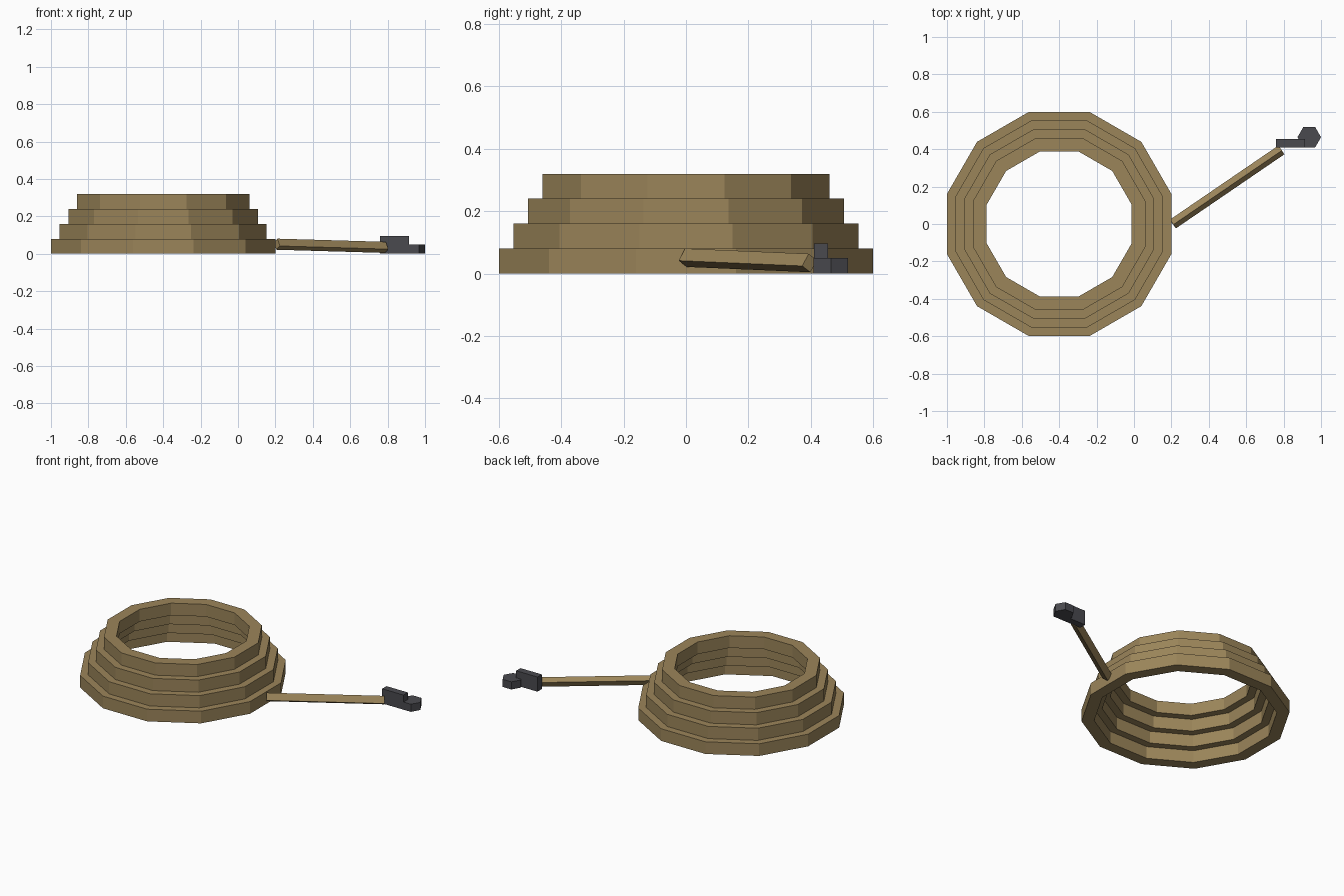
import bpy
import bmesh
import math
from mathutils import Matrix, Vector

if "Cube" in bpy.data.objects:
    bpy.data.objects.remove(bpy.data.objects["Cube"], do_unlink=True)


def make_material(name, rgb):
    mat = bpy.data.materials.new(name)
    mat.use_nodes = True
    mat.diffuse_color = (*rgb, 1)
    mat.node_tree.nodes["Principled BSDF"].inputs["Base Color"].default_value = (*rgb, 1)
    return mat


tan = make_material("tan webbing", (0.33, 0.235, 0.102))
dark = make_material("dark metal", (0.068, 0.068, 0.078))


def add_object(name, bm, mat):
    bmesh.ops.recalc_face_normals(bm, faces=bm.faces)
    mesh = bpy.data.meshes.new(name)
    bm.to_mesh(mesh)
    bm.free()
    mesh.materials.append(mat)
    obj = bpy.data.objects.new(name, mesh)
    bpy.context.collection.objects.link(obj)
    return obj


def coil(name, center, apothem, width, z, height, sides=12):
    """Flat-sided hollow ring with a rectangular section."""
    bm = bmesh.new()
    loops = []
    for a, level in ((apothem, z), (apothem, z + height),
                     (apothem - width, z + height), (apothem - width, z)):
        r = a / math.cos(math.pi / sides)
        angles = [(i + 0.5) * math.tau / sides for i in range(sides)]
        loops.append([bm.verts.new((center + r * math.cos(t), r * math.sin(t), level))
                      for t in angles])
    for k in range(4):
        a, b = loops[k], loops[(k + 1) % 4]
        for i in range(sides):
            j = (i + 1) % sides
            bm.faces.new((a[i], a[j], b[j], b[i]))
    add_object(name, bm, tan)


def box(name, matrix, mat):
    bm = bmesh.new()
    bmesh.ops.create_cube(bm, size=1, matrix=matrix)
    add_object(name, bm, mat)


# Stacked coils, each narrower than the one below
for level in range(4):
    coil(f"coil_{level + 1}", -0.4, 0.6 - 0.0465 * level, 0.073, 0.08 * level, 0.08)

# Loose strap running out from the coils, rolled about its length
start, end = Vector((0.208, 0, 0.051)), Vector((0.788, 0.396, 0.034))
along = (end - start).normalized()
side = along.cross(Vector((0, 0, 1))).normalized()
up = side.cross(along)
roll = math.radians(32)
wide = side * math.cos(roll) + up * math.sin(roll)
tall = up * math.cos(roll) - side * math.sin(roll)
axes = Matrix((along, wide, tall)).transposed().to_4x4()
box("loose_strap",
    Matrix.Translation((start + end) / 2) @ axes
    @ Matrix.Diagonal(((end - start).length, 0.038, 0.046, 1)), tan)

# Clasp plate at the strap end
box("clasp_plate",
    Matrix.Translation((0.838, 0.432, 0.048)) @ Matrix.Diagonal((0.155, 0.045, 0.096, 1)), dark)

# Hexagonal clasp head
bm = bmesh.new()
bmesh.ops.create_cone(bm, cap_ends=True, segments=6, radius1=0.063, radius2=0.063, depth=0.05,
                      matrix=Matrix.Translation((0.937, 0.464, 0.025))
                      @ Matrix.Rotation(math.pi / 2, 4, "Z"))
add_object("clasp_head", bm, dark)
